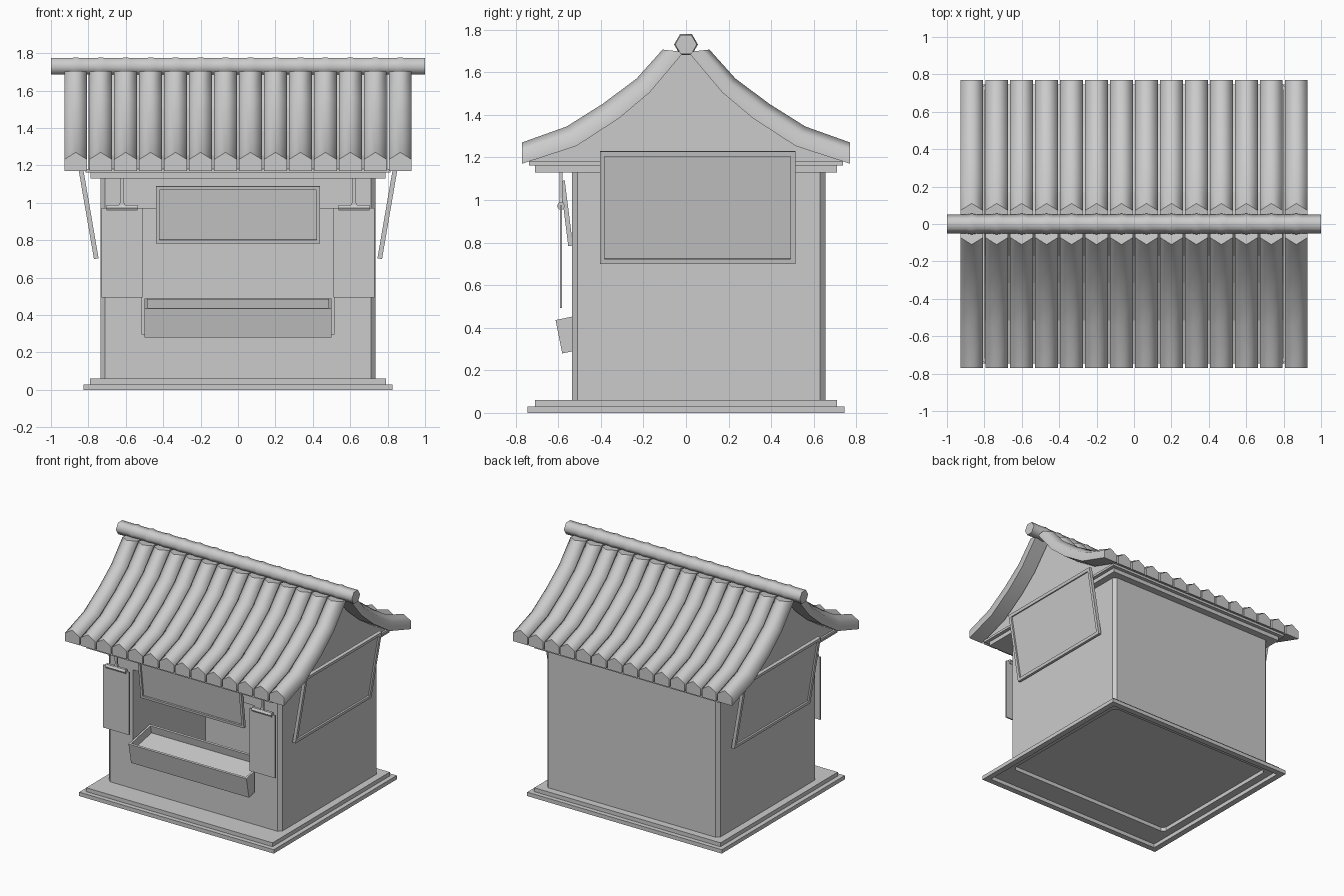
import bpy, bmesh, math
from mathutils import Vector

if "Cube" in bpy.data.objects:
    bpy.data.objects.remove(bpy.data.objects["Cube"])


def finish(name, bm, loc=(0, 0, 0), rot=(0, 0, 0), smooth=None):
    bmesh.ops.recalc_face_normals(bm, faces=bm.faces)
    me = bpy.data.meshes.new(name)
    bm.to_mesh(me)
    bm.free()
    ob = bpy.data.objects.new(name, me)
    bpy.context.collection.objects.link(ob)
    ob.location, ob.rotation_euler = loc, rot
    if smooth:
        bpy.ops.object.select_all(action='DESELECT')
        bpy.context.view_layer.objects.active = ob
        ob.select_set(True)
        bpy.ops.object.shade_smooth_by_angle(angle=math.radians(smooth))
    return ob


def loft(name, rings, smooth=None):
    """Skin a list of equal closed rings and cap both ends with flat, crisp faces."""
    bm = bmesh.new()
    vs = [[bm.verts.new(p) for p in r] for r in rings]
    n = len(vs[0])
    for a, b in zip(vs, vs[1:]):
        for i in range(n):
            j = (i + 1) % n
            bm.faces.new((a[i], a[j], b[j], b[i]))
    bm.faces.new(vs[0])
    bm.faces.new(vs[-1])
    ob = finish(name, bm, smooth=smooth)
    if smooth:
        me = ob.data
        caps = list(me.polygons)[-2:]
        keys = {k for p in caps for k in p.edge_keys}
        for e in me.edges:
            if e.key in keys:
                e.use_edge_sharp = True
    return ob


def box(name, size, loc, rot=(0, 0, 0), face=None, inset=0, depth=0):
    """Box, optionally with a rimmed recess in the face pointing along `face`."""
    bm = bmesh.new()
    bmesh.ops.create_cube(bm, size=1)
    bmesh.ops.scale(bm, vec=size, verts=bm.verts)
    bm.normal_update()
    if face:
        f = max(bm.faces, key=lambda f: f.normal.dot(Vector(face)))
        bmesh.ops.inset_region(bm, faces=[f], thickness=inset)
        bmesh.ops.inset_region(bm, faces=[f], thickness=0, depth=-depth)
    return finish(name, bm, loc, rot)


def chamfered(name, x, y0, y1, c, z0, z1):
    pts = [(-x + c, y0), (x - c, y0), (x, y0 + c), (x, y1 - c),
           (x - c, y1), (-x + c, y1), (-x, y1 - c), (-x, y0 + c)]
    return loft(name, [[(px, py, z) for px, py in pts] for z in (z0, z1)])


def cut(ob, *cutters):
    """Subtract the cutters, bake the result and remove them."""
    for c in cutters:
        c.hide_render = True
        m = ob.modifiers.new("cut", 'BOOLEAN')
        m.operation, m.object, m.solver = 'DIFFERENCE', c, 'EXACT'
    bpy.context.view_layer.update()
    me = bpy.data.meshes.new_from_object(
        ob.evaluated_get(bpy.context.evaluated_depsgraph_get()))
    ob.modifiers.clear()
    ob.data = me
    for c in cutters:
        bpy.data.objects.remove(c)


# stepped base made of two frames, open underneath
lower = box("base_lower", (1.65, 1.49, 0.03), (0, 0, 0.015))
cut(lower, box("cutter", (1.56, 1.40, 0.1), (0, 0, 0.01)))
upper = box("base_upper", (1.58, 1.42, 0.03), (0, 0, 0.045))
cut(upper, chamfered("cutter", 0.72, -0.52, 0.64, 0.025, 0, 0.1))

# body with serving window and the room behind it
body = chamfered("body", 0.735, -0.535, 0.655, 0.025, 0.06, 1.13)
cut(body, box("cutter", (1.03, 0.84, 0.90), (0, -0.08, 0.52)),
    box("cutter", (1.03, 0.3, 0.67), (0, -0.53, 0.635)))

# stepped eaves
box("eave_lower", (1.575, 1.42, 0.032), (0, 0, 1.146))
box("eave_upper", (1.63, 1.475, 0.018), (0, 0, 1.171))

# curved roof core with gable ends
low = [(0.77, 1.17), (0.515, 1.253), (0.315, 1.383), (0.17, 1.505), (0.01, 1.695)]
high = [(0.77, 1.27), (0.56, 1.345), (0.39, 1.452), (0.232, 1.57), (0.11, 1.706)]
core = [(-0.745, 1.18)] + [(-y, z) for y, z in low[1:]]
core += [(-y, z) for y, z in reversed(core)]
loft("roof_core", [[(x, y, z) for y, z in core] for x in (-0.80, 0.80)])

# roof tiles: peaked five-sided section following the curve
tile_x = [(i - 6.5) * 0.1335 for i in range(14)]
for side in (-1, 1):
    for cx in tile_x:
        rings = []
        for (by, bz), (ty, tz) in zip(low, high):
            b, t = Vector((0, side * by, bz)), Vector((0, side * ty, tz))
            s = b.lerp(t, 0.62)
            rings.append([p + Vector((cx + dx, 0, 0)) for p, dx in
                          ((b, -0.061), (s, -0.061), (t, 0), (s, 0.061), (b, 0.061))])
        loft("roof_tile", rings, smooth=68)

# six-sided ridge with a slight swelling over every tile
stations = [(-1, 0.051)]
for cx in tile_x:
    stations += [(cx - 0.03, 0.05), (cx, 0.056), (cx + 0.03, 0.05)]
stations.append((1, 0.051))
loft("ridge", [[(x, r * math.cos(k * math.pi / 3), 1.73 + r * math.sin(k * math.pi / 3))
                for k in range(6)] for x, r in stations], smooth=68)

# tilted framed boards: one over the window, one on each side
box("front_board", (0.876, 0.022, 0.308), (0, -0.561, 0.937), (0.125, 0, 0),
    (0, -1, 0), 0.027, 0.012)
for s in (-1, 1):
    box("side_board", (0.92, 0.025, 0.535), (s * 0.803, 0.055, 0.965),
        (0.17, 0, s * math.pi / 2), (0, -1, 0), 0.033, 0.012)

# sloping display tray
box("display_tray", (1.0, 0.265, 0.16), (0, -0.467, 0.384), (0.2, 0, 0),
    (0, 0, 1), 0.022, 0.06)

# hanging banners with rod and hanger
for s in (-1, 1):
    cx = s * 0.62
    box("banner", (0.22, 0.01, 0.48), (cx, -0.587, 0.733))
    loft("banner_rod", [[(cx + dx, -0.587 + 0.019 * math.cos(k * math.pi / 3),
                          0.972 + 0.019 * math.sin(k * math.pi / 3)) for k in range(6)]
                        for dx in (-0.084, 0.084)])
    loft("banner_hanger", [[(cx + w * i, -0.587 + 0.007 * j, z)
                            for i, j in ((-1, -1), (1, -1), (1, 1), (-1, 1))]
                           for z, w in ((0.98, 0.018), (1.01, 0.009), (1.14, 0.012))])
